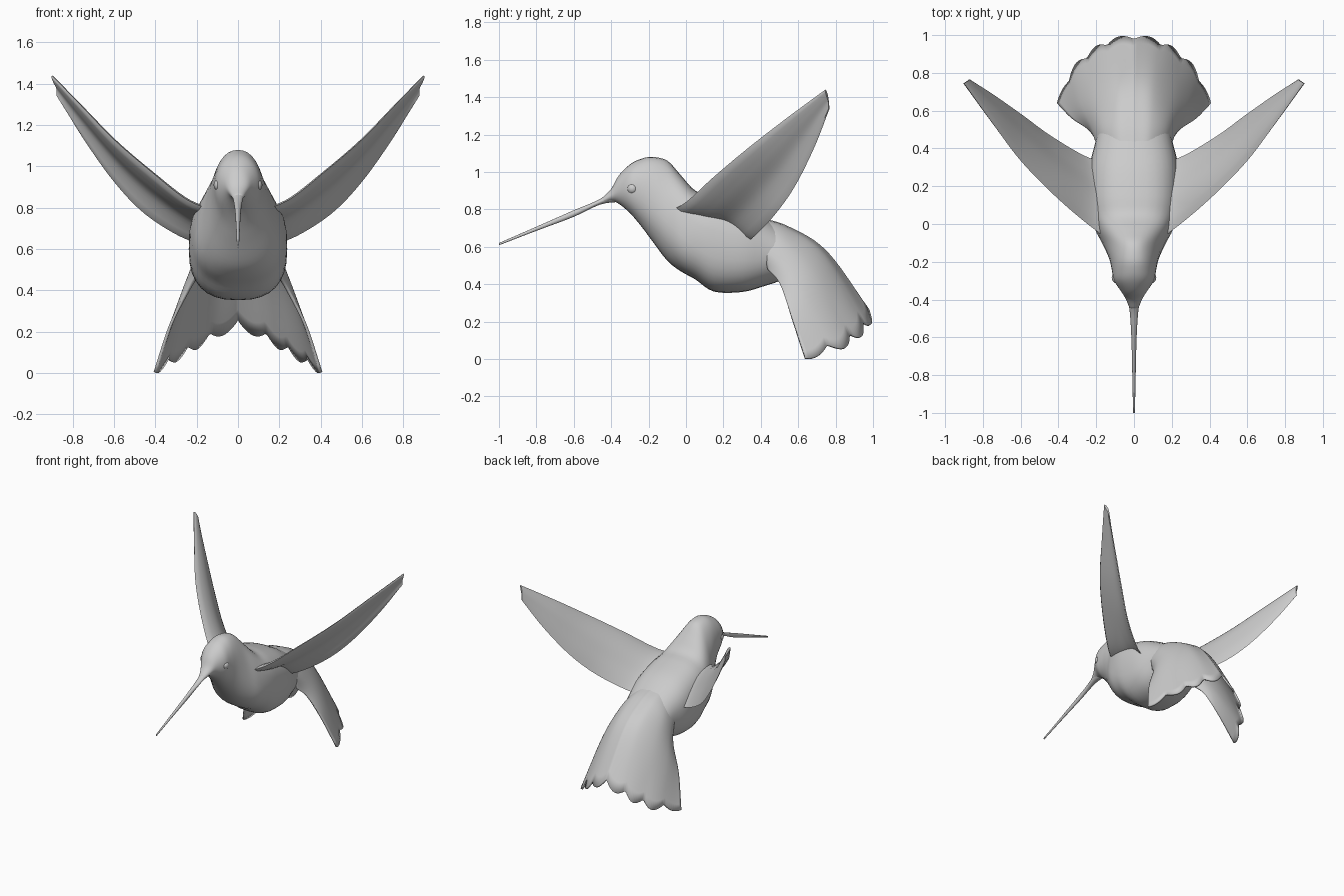
import bpy, bmesh, math
from mathutils import Vector

if "Cube" in bpy.data.objects:
    bpy.data.objects.remove(bpy.data.objects["Cube"], do_unlink=True)

GREY = (0.6, 0.6, 0.6, 1)
plumage = bpy.data.materials.new("plain_grey")
plumage.use_nodes = True
plumage.diffuse_color = GREY
plumage.node_tree.nodes["Principled BSDF"].inputs["Base Color"].default_value = GREY


def sample(points, t):
    """Smooth curve through the points, t from 0 to 1."""
    pts = [Vector(p) for p in points]
    s = t * (len(pts) - 1)
    i = min(int(s), len(pts) - 2)
    f = s - i
    b, c = pts[i], pts[i + 1]
    a = pts[i - 1] if i else b * 2 - c
    d = pts[i + 2] if i + 2 < len(pts) else c * 2 - b
    return b + (c - a) * f / 2 + (a * 2 - b * 5 + c * 4 - d) * f**2 / 2 + ((b - c) * 3 + d - a) * f**3 / 2


def loft(name, rows, closed=True, mirror=False, thickness=0, angle=50):
    """Skin rows of points; closed rows become a capped tube."""
    bm = bmesh.new()
    rings = [[bm.verts.new(p) for p in row] for row in rows]
    n = len(rings[0])
    for r, q in zip(rings, rings[1:]):
        for i in range(n if closed else n - 1):
            j = (i + 1) % n
            bm.faces.new((r[i], r[j], q[j], q[i]))
    if closed:
        bm.faces.new(rings[0])
        bm.faces.new(rings[-1])
    bmesh.ops.recalc_face_normals(bm, faces=bm.faces)
    mesh = bpy.data.meshes.new(name)
    bm.to_mesh(mesh)
    bm.free()
    obj = bpy.data.objects.new(name, mesh)
    bpy.context.collection.objects.link(obj)
    mesh.materials.append(plumage)
    if mirror:
        obj.modifiers.new("mirror", 'MIRROR').use_clip = True
    if thickness:
        solid = obj.modifiers.new("thickness", 'SOLIDIFY')
        solid.thickness = thickness
        solid.offset = 0
    bpy.ops.object.select_all(action='DESELECT')
    obj.select_set(True)
    bpy.context.view_layer.objects.active = obj
    bpy.ops.object.shade_smooth_by_angle(angle=math.radians(angle))


def oval_rows(stations, steps, sides=32):
    """Upright sections: y, top, bottom, half width, pear shape, roundness."""
    rows = []
    for k in range(steps + 1):
        y, top, bottom = sample([st[:3] for st in stations], k / steps)
        width, pear, power = sample([st[3:] for st in stations], k / steps)
        row = []
        for a in range(sides):
            ang = math.tau * a / sides
            c, s = [math.copysign(abs(w) ** power, w) for w in (math.cos(ang), math.sin(ang))]
            x = max(width, .002) * c * (1 - pear * s)
            row.append((x, y, (top + bottom) / 2 + (top - bottom) / 2 * s))
        rows.append(row)
    return rows


# Bill, running into the front of the head
bill = [(-1, .62, .608, .005, 0, 1), (-.8, .707, .685, .009, 0, 1), (-.6, .795, .76, .014, 0, 1),
        (-.46, .855, .825, .023, 0, 1), (-.36, .93, .84, .04, 0, 1)]
loft("bill", oval_rows(bill, 16, 16))

# Head and body
body = [(-.45, .86, .83, .022, 0, 1), (-.4, .91, .842, .042, 0, 1), (-.36, .98, .83, .066, 0, 1),
        (-.3, 1.04, .78, .105, 0, .95), (-.24, 1.07, .71, .118, 0, .95), (-.18, 1.08, .63, .132, .1, .9),
        (-.1, 1.06, .525, .163, .25, .9), (-.03, .985, .47, .2, .18, .85), (.05, .9, .425, .225, .02, .8),
        (.15, .87, .36, .237, -.02, .78), (.3, .82, .358, .235, 0, .8), (.42, .755, .39, .208, 0, .85),
        (.52, .7, .425, .18, 0, 1), (.59, .65, .47, .12, 0, 1), (.63, .6, .53, .02, 0, 1)]
loft("body", oval_rows(body, 56))

# Eyes: shallow bumps
for side, x in (("left", .088), ("right", -.088)):
    bpy.ops.mesh.primitive_uv_sphere_add(segments=16, ring_count=10, radius=.03, location=(x, -.285, .91))
    eye = bpy.context.object
    eye.name = side + "_eye"
    eye.data.materials.append(plumage)
    bpy.ops.object.shade_smooth()

# Wings: blades with a full leading half and a thin trailing web
lead = [(.08, -.12, .78), (.24, -.005, .835), (.42, .15, .975), (.6, .335, 1.13), (.75, .535, 1.285), (.9, .745, 1.44)]
trail = [(.14, .32, .62), (.265, .36, .65), (.45, .47, .765), (.6, .58, .92), (.75, .685, 1.13), (.875, .765, 1.335)]
blade = []
for k in range(31):
    v = k / 30
    a, b = sample(lead, v), sample(trail, v)
    chord = b - a
    span = sample(lead, min(v + .02, 1)) - sample(lead, min(v, .98))
    up = span.cross(chord).normalized()
    size = chord.length
    row = []
    for side in (1, -1):
        for m in range(17):
            t = m / 16 if side > 0 else 1 - m / 16
            if side < 0 and m in (0, 16):
                continue
            swell = min(1, math.sqrt(t * 5)) * (.5 + .5 * math.cos(math.pi * min(1, max(0, (t - .3) / .4))))
            depth = (.004 + size * swell * (.025 if side > 0 else .07)) * min(1, t * 16)
            row.append(a + chord * t + up * (size * .42 * t * (1 - t) + side * depth))
    blade.append(row)
loft("wings", blade, mirror=True, angle=60)

# Tail: arched fan with a scalloped rim, listed from middle to side
fan = [[(0, .38, .755), (.08, .385, .74), (.15, .4, .67), (.19, .42, .58), (.19, .44, .48)],
       [(0, .55, .7), (.09, .545, .685), (.17, .53, .62), (.22, .52, .51), (.24, .505, .4)],
       [(0, .75, .57), (.1, .735, .545), (.2, .7, .455), (.275, .64, .35), (.325, .56, .235)],
       [(0, .975, .26), (.13, .945, .2), (.23, .885, .14), (.32, .79, .085), (.39, .625, .04)]]
sheet = []
for k in range(19):
    v = k / 18
    row = []
    for m in range(43):
        u = m / 42
        line = [sample(r, u) for r in fan]
        flow = (line[3] - line[2]).normalized()
        lobe = .05 * abs(math.sin(3.7 * math.pi * u)) * max(0, v - .7) / .3
        row.append(sample(line, v) + flow * lobe)
    sheet.append(row)
loft("tail", sheet, closed=False, mirror=True, thickness=.014)
